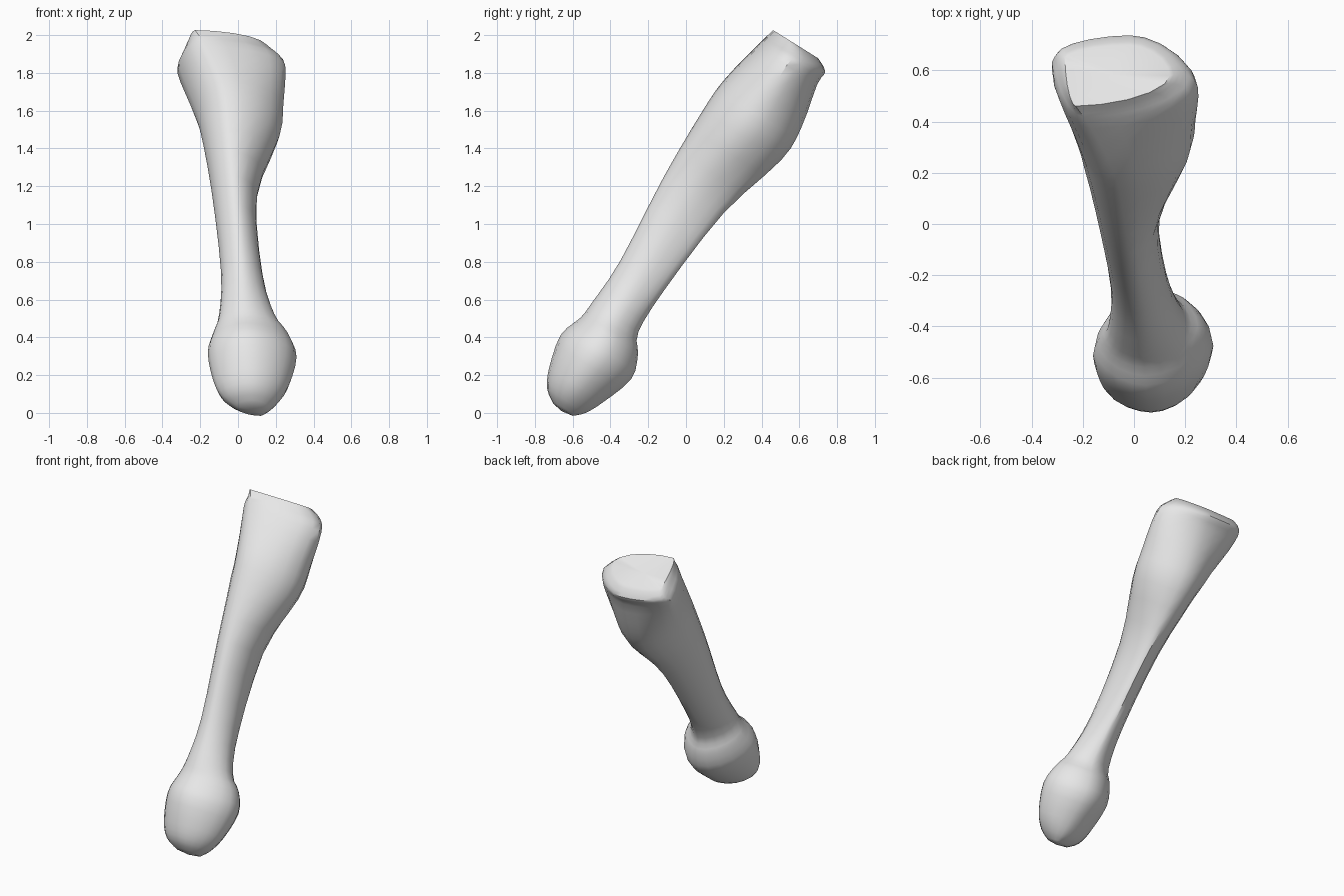
import bpy, bmesh, math
from mathutils import Vector

cube = bpy.data.objects.get("Cube")
if cube:
    bpy.data.objects.remove(cube, do_unlink=True)

# One plain bone colour
bone_grey = bpy.data.materials.new("bone_grey")
bone_grey.use_nodes = True
bone_grey.diffuse_color = (0.8, 0.8, 0.8, 1)
shader = bone_grey.node_tree.nodes["Principled BSDF"]
shader.inputs["Base Color"].default_value = bone_grey.diffuse_color

# Outline along the tilted axis: (distance, left, right, front, back)
OUTLINE = [
    (-.33, 0, .15, -.62, -.5),
    (-.28, -.08, .21, -.69, -.45),
    (-.18, -.13, .27, -.74, -.4),
    (0, -.16, .31, -.78, -.34),
    (.13, -.13, .27, -.74, -.38),
    (.23, -.1, .2, -.73, -.44),
    (.5, -.09, .13, -.72, -.44),
    (1, -.14, .1, -.76, -.39),
    (1.4, -.2, .22, -.77, -.28),
    (1.6, -.25, .24, -.76, -.28),
    (1.84, -.32, .25, -.71, -.33),
    (1.92, -.3, .2, -.69, -.33),
    (1.96, -.27, .14, -.68, -.4),
]
STEPS = 3       # rings between neighbouring outline entries
QUARTER = 5     # points per quarter of a ring
POWER = 1.12    # a little sharper than an ellipse


def blend(a, b, c, d, t):
    """Smooth curve from b to c."""
    return 0.5 * (2 * b + (c - a) * t + (2 * a - 5 * b + 4 * c - d) * t * t
                  + (3 * b - a - 3 * c + d) * t ** 3)


def smooth_outline():
    last = len(OUTLINE) - 1
    for i in range(last):
        near = [OUTLINE[min(max(i + k, 0), last)] for k in (-1, 0, 1, 2)]
        for step in range(STEPS):
            yield [blend(*values, step / STEPS) for values in zip(*near)]
    yield OUTLINE[last]


def place(along, side, depth):
    """The axis leans back as it rises."""
    return Vector((side, .53 * along + .85 * depth, .85 * along - .53 * depth))


def ring_points(along, left, right, front, back):
    """Four elliptic quarters between the left, front, right and back ridges."""
    head = max(0, along - 1.4)
    front_side = .05 - .07 * along - .45 * head ** 2
    back_side = .1 - .06 * along
    left_depth = front + (back - front) * (.4 + .7 * head)
    right_depth = (front + back) / 2
    quarters = [(left, left_depth, front_side, front),
                (right, right_depth, front_side, front),
                (right, right_depth, back_side, back),
                (left, left_depth, back_side, back)]
    for number, (side, side_depth, ridge_side, ridge_depth) in enumerate(quarters):
        for k in range(QUARTER):
            # Every second quarter runs from its ridge out to the side
            part = k / QUARTER if number % 2 == 0 else 1 - k / QUARTER
            turn = part * math.pi / 2
            across = abs(math.cos(turn)) ** POWER
            over = math.sin(turn) ** POWER
            yield place(along, ridge_side + (side - ridge_side) * across,
                        side_depth + (ridge_depth - side_depth) * over)


def close_end(bm, ring, offset):
    """Fan of faces to a centre moved along the axis."""
    centre = sum((v.co for v in ring), Vector()) / len(ring)
    tip = bm.verts.new(centre + place(offset, 0, 0))
    for v, following in zip(ring, ring[1:] + ring[:1]):
        bm.faces.new((v, following, tip))


# Loft the whole bone: rounded lower end, shaft, flared upper head
bm = bmesh.new()
rings = [[bm.verts.new(p) for p in ring_points(*entry)] for entry in smooth_outline()]
for low, high in zip(rings, rings[1:]):
    for i in range(len(low)):
        bm.faces.new((low[i - 1], low[i], high[i], high[i - 1]))
close_end(bm, rings[0], -.01)
close_end(bm, rings[-1], -.015)   # shallow dish on the head
bmesh.ops.recalc_face_normals(bm, faces=bm.faces[:])

mesh = bpy.data.meshes.new("limb_bone")
bm.to_mesh(mesh)
bm.free()
mesh.materials.append(bone_grey)
bone = bpy.data.objects.new("limb_bone", mesh)
bpy.context.collection.objects.link(bone)

# Smooth surface with the head rim kept crisp
bpy.ops.object.select_all(action='DESELECT')
bone.select_set(True)
bpy.context.view_layer.objects.active = bone
bpy.ops.object.shade_smooth_by_angle(angle=math.radians(35))
